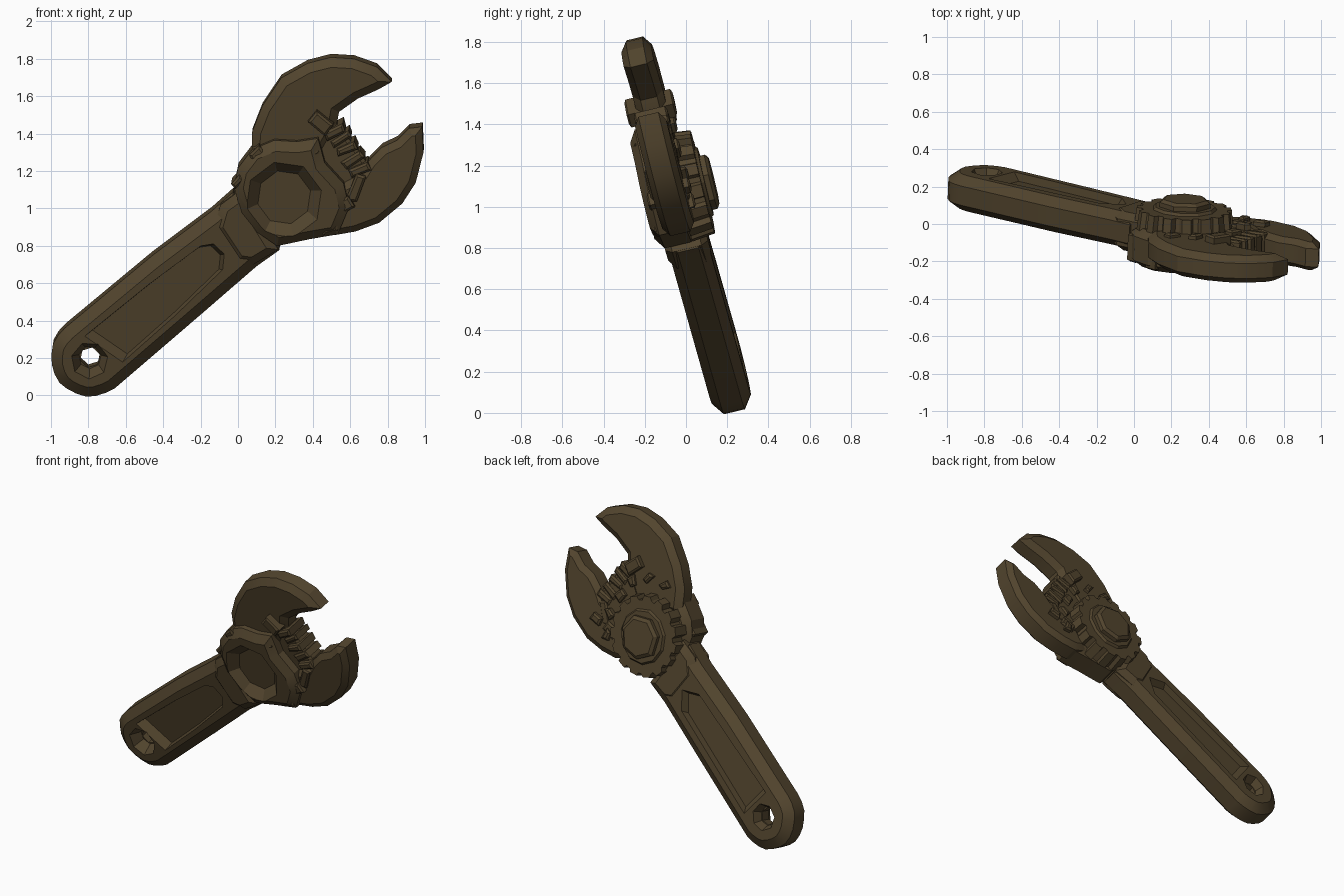
import bpy, bmesh, math, random
from mathutils import Vector, Matrix

random.seed(4)
if "Cube" in bpy.data.objects:
    bpy.data.objects.remove(bpy.data.objects["Cube"])

mat = bpy.data.materials.new("worn_bronze")
mat.use_nodes = True
COLOR = (0.085, 0.059, 0.027, 1)
mat.diffuse_color = COLOR
mat.node_tree.nodes["Principled BSDF"].inputs["Base Color"].default_value = COLOR

# The tool leans back: local (x, depth, z) is mapped onto the leaning plane
SX, SZ = -0.036, -0.24
depth = Vector((-SX, 1, -SZ)).normalized()
LEAN = Matrix(((1, depth.x, 0, 0), (SX, depth.y, SZ, 0.21), (0, depth.z, 1, 0), (0, 0, 0, 1)))
parts = []


def slab(name, pts, d0, d1, chamfer=0, grow=1, wear=0.003, keep=True):
    """Outline in x/z extruded from depth d0 to d1; grow scales the d1 end."""
    pts = [Vector((x + random.uniform(-wear, wear), 0, z + random.uniform(-wear, wear))) for x, z in pts]
    mid = sum(pts, Vector()) / len(pts)
    drop = chamfer * 0.75
    a, b = d0 + drop, d1 - drop
    bm = bmesh.new()
    low = [bm.verts.new(p + Vector((0, a, 0))) for p in pts]
    high = [bm.verts.new(mid + (p - mid) * grow + Vector((0, b, 0))) for p in pts]
    caps = [bm.faces.new(low), bm.faces.new(high)]
    n = len(pts)
    for i in range(n):
        j = (i + 1) % n
        bm.faces.new((low[i], low[j], high[j], high[i]))
    bmesh.ops.recalc_face_normals(bm, faces=bm.faces)
    if chamfer:
        bmesh.ops.inset_region(bm, faces=caps, thickness=chamfer, depth=drop, use_even_offset=True)
    bm.transform(LEAN)
    mesh = bpy.data.meshes.new(name)
    bm.to_mesh(mesh)
    bm.free()
    ob = bpy.data.objects.new(name, mesh)
    bpy.context.collection.objects.link(ob)
    mesh.materials.append(mat)
    if keep:
        parts.append(ob)
    return ob


def cut(ob, pts, d0, d1, grow=1):
    """Carve a prism out of a part."""
    tool = slab("cutter", pts, d0, d1, grow=grow, wear=0, keep=False)
    mod = ob.modifiers.new("cut", "BOOLEAN")
    mod.operation, mod.solver, mod.object = "DIFFERENCE", "EXACT", tool
    bpy.context.view_layer.objects.active = ob
    bpy.ops.object.modifier_apply(modifier=mod.name)
    bpy.data.objects.remove(tool)


def ring(cx, cz, r, n, turn=0, sweep=2 * math.pi):
    return [(cx + r * math.cos(turn + sweep * i / n), cz + r * math.sin(turn + sweep * i / n)) for i in range(n)]


# Handle coordinates: t along the shaft, s across it
BASE = (-0.79, 0.215)
ANGLE = math.radians(39.3)
CA, SA = math.cos(ANGLE), math.sin(ANGLE)


def shaft(t, s):
    return (BASE[0] + CA * t - SA * s, BASE[1] + SA * t + CA * s)


# Handle with rounded end, two recessed panels and a countersunk hole
outline = ring(*BASE, 0.208, 12, ANGLE + math.pi / 2, math.pi)
outline += [shaft(0, -0.208), shaft(0.6, -0.198), shaft(1.0, -0.185), shaft(1.15, -0.195),
            shaft(1.15, 0.2), shaft(1.0, 0.195), shaft(0.6, 0.212)]
handle = slab("handle", outline, -0.1, 0.095, 0.06)
panel = [shaft(0.12, -0.125), shaft(0.5, -0.11), shaft(0.86, -0.08), shaft(0.92, -0.02),
         shaft(0.91, 0.06), shaft(0.85, 0.095), shaft(0.5, 0.112), shaft(0.05, 0.115)]
cut(handle, panel, -0.11, -0.052, 0.9)
narrow = [shaft(0.14, -0.1), shaft(0.84, -0.08), shaft(0.93, 0), shaft(0.84, 0.08), shaft(0.14, 0.1)]
cut(handle, narrow, 0.052, 0.11, 1.12)
hole = (-0.79, 0.21)
cut(handle, ring(*hole, 0.055, 6, 0.3), -0.3, 0.3)
cut(handle, ring(*hole, 0.11, 7, 0.2), -0.12, -0.03, 0.55)
cut(handle, ring(*hole, 0.06, 7, 0.2), 0.04, 0.12, 1.6)

# Neck where the shaft flares into the head
slab("neck", [shaft(0.94, -0.1), shaft(1.0, -0.165), shaft(1.15, -0.185), shaft(1.2, 0.185),
              shaft(1.06, 0.19), shaft(0.96, 0.12)], -0.113, 0.1, 0.045)

# Head with a faceted dish on the front
head = slab("head", [(-0.02, 1.14), (0, 1.24), (0.08, 1.34), (0.2, 1.39), (0.32, 1.38), (0.43, 1.4),
                     (0.47, 1.27), (0.57, 1.16), (0.6, 1.03), (0.54, 0.89), (0.38, 0.86),
                     (0.21, 0.825), (0.1, 0.9), (0.02, 1.0)], -0.148, 0.06, 0.05)
cut(head, ring(0.25, 1.08, 0.22, 8, 0.25), -0.16, -0.09, 0.66)

# Upper and lower jaws
slab("upper_jaw", [(0.07, 1.25), (0.075, 1.42), (0.13, 1.56), (0.23, 1.71), (0.37, 1.785), (0.5, 1.82),
                   (0.62, 1.81), (0.74, 1.765), (0.825, 1.69), (0.75, 1.65), (0.64, 1.6), (0.54, 1.525),
                   (0.52, 1.42), (0.42, 1.25)], -0.08, 0.07, 0.045)
slab("lower_jaw", [(0.42, 0.9), (0.52, 0.87), (0.63, 0.89), (0.76, 0.94), (0.88, 1.04), (0.95, 1.15),
                   (0.995, 1.31), (0.985, 1.45), (0.92, 1.44), (0.85, 1.38), (0.77, 1.34), (0.7, 1.27),
                   (0.66, 1.2), (0.5, 1.12)], -0.087, 0.068, 0.037)

# Web joining the jaws behind the adjusting screw
slab("jaw_web", [(0.3, 1.3), (0.5, 1.5), (0.56, 1.42), (0.63, 1.34), (0.7, 1.24), (0.66, 1.08), (0.45, 0.95)],
     -0.06, 0.06, 0.02)


def block(name, cx, cz, w, h, turn, d0, d1):
    c, s = math.cos(turn), math.sin(turn)
    corners = [(-w, -h), (w, -h), (w, h), (-w, h)]
    return slab(name, [(cx + c * x - s * z, cz + s * x + c * z) for x, z in corners], d0, d1, 0.012, wear=0.01)


# Adjusting screw threads stepping down the jaw opening
block("screw_end_block", 0.45, 1.48, 0.055, 0.035, -0.6, -0.13, 0.11)
for i in range(5):
    f = i / 4
    block("screw_thread", 0.52 + 0.13 * f, 1.43 - 0.2 * f, 0.055, 0.023, 0.35 + 0.25 * (i % 2),
          -0.095 + 0.02 * (i % 2), 0.07)
block("screw_seat", 0.64, 1.13, 0.075, 0.03, 1.2, -0.105, 0.07)
block("screw_guide", 0.56, 1.04, 0.05, 0.04, 0.5, -0.125, 0.08)

# Toothed wheel and hub on the back
GX, GZ, TEETH = 0.265, 1.085, 15
teeth = []
for i in range(TEETH):
    for off, r in ((0, 0.24), (0.25, 0.24), (0.38, 0.265), (0.88, 0.265)):
        a = 2 * math.pi * (i + off) / TEETH
        teeth.append((GX + r * math.cos(a), GZ + r * math.sin(a)))
slab("gear_wheel", teeth, 0.03, 0.145, grow=0.95, wear=0.005)
slab("gear_collar", ring(GX, GZ, 0.185, 11), 0.13, 0.16, grow=0.88)
slab("gear_hub", ring(GX, GZ, 0.14, 7, 0.2), 0.14, 0.2, 0.02)

# Rough ratchet lugs on the back of the jaws
for cx, cz in ((0.2, 1.42), (0.33, 1.43), (0.45, 1.38), (0.53, 1.27), (0.59, 1.14), (0.58, 1.01), (0.68, 1.08)):
    block("ratchet_lug", cx, cz, 0.035, 0.024, random.uniform(0, 3), 0.03, random.uniform(0.08, 0.1))

# Small ridges on the front rim of the head
for cx, cz, turn in ((0.01, 1.17, 0.9), (0.1, 1.32, 0.6), (0.39, 1.33, -0.5), (0.52, 1.0, 1.2), (0.5, 0.92, 0.3)):
    block("rim_ridge", cx, cz, 0.04, 0.018, turn, -0.135, 0.02)

# Smooth the shallow facets and keep hard edges
for ob in parts:
    ob.select_set(True)
bpy.context.view_layer.objects.active = handle
bpy.ops.object.shade_smooth_by_angle(angle=math.radians(22))
